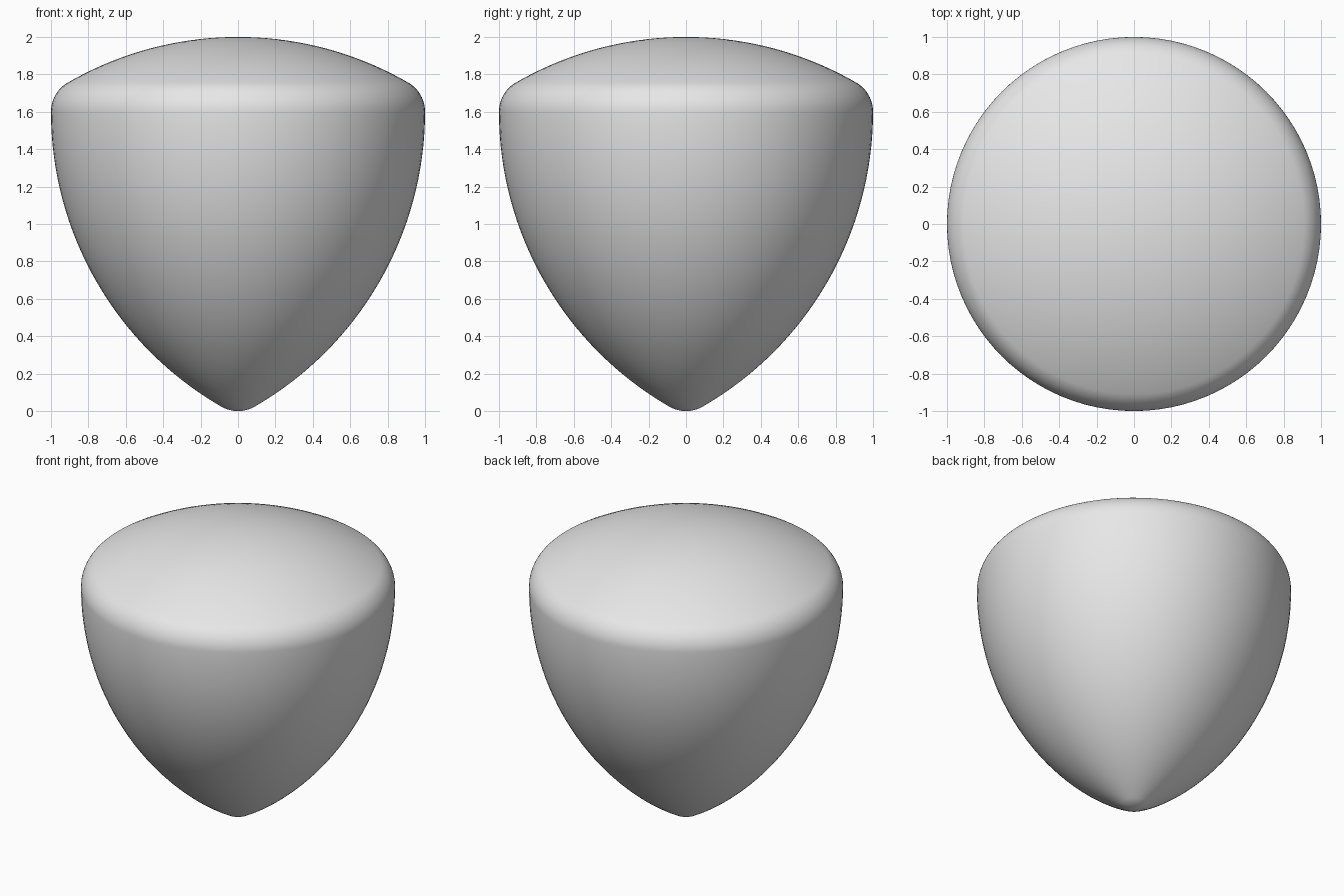
import bpy
import bmesh
from math import cos, sin, pi, radians, sqrt

cube = bpy.data.objects.get("Cube")
if cube:
    bpy.data.objects.remove(cube, do_unlink=True)

WIDTH = 2.0              # constant width of the solid
EDGE = 0.18              # rounding radius of the rim and tip
SIDE = WIDTH - 2 * EDGE  # side of the inner triangle
RIM_Z = EDGE + SIDE * sqrt(3) / 2
SEGMENTS = 96

grey = bpy.data.materials.new("light grey")
grey.use_nodes = True
grey.diffuse_color = (0.8, 0.8, 0.8, 1)
grey.node_tree.nodes["Principled BSDF"].inputs["Base Color"].default_value = grey.diffuse_color


def arc(cx, cz, radius, start, end, steps):
    """Profile points along an arc, without its last point."""
    angles = [radians(start + (end - start) * i / steps) for i in range(steps)]
    return [(cx + radius * cos(a), cz + radius * sin(a)) for a in angles]


# Half profile: round tip, bulging side, round rim, shallow dome
profile = arc(0, EDGE, EDGE, -90, -60, 8)
profile += arc(-SIDE / 2, RIM_Z, SIDE + EDGE, -60, 0, 32)
profile += arc(SIDE / 2, RIM_Z, EDGE, 0, 60, 14)
profile += arc(0, EDGE, SIDE + EDGE, 60, 90, 18)
profile.append((0, WIDTH))

# Revolve the profile about the vertical axis
bm = bmesh.new()
verts = [bm.verts.new((x, 0, z)) for x, z in profile]
edges = [bm.edges.new(pair) for pair in zip(verts, verts[1:])]
bmesh.ops.spin(bm, geom=verts + edges, cent=(0, 0, 0), axis=(0, 0, 1),
               angle=2 * pi, steps=SEGMENTS)
bmesh.ops.remove_doubles(bm, verts=bm.verts[:], dist=0.0001)
bmesh.ops.recalc_face_normals(bm, faces=bm.faces[:])
for face in bm.faces:
    face.smooth = True

mesh = bpy.data.meshes.new("rounded_solid")
bm.to_mesh(mesh)
bm.free()
mesh.materials.append(grey)
body = bpy.data.objects.new("rounded_solid", mesh)
bpy.context.collection.objects.link(body)
